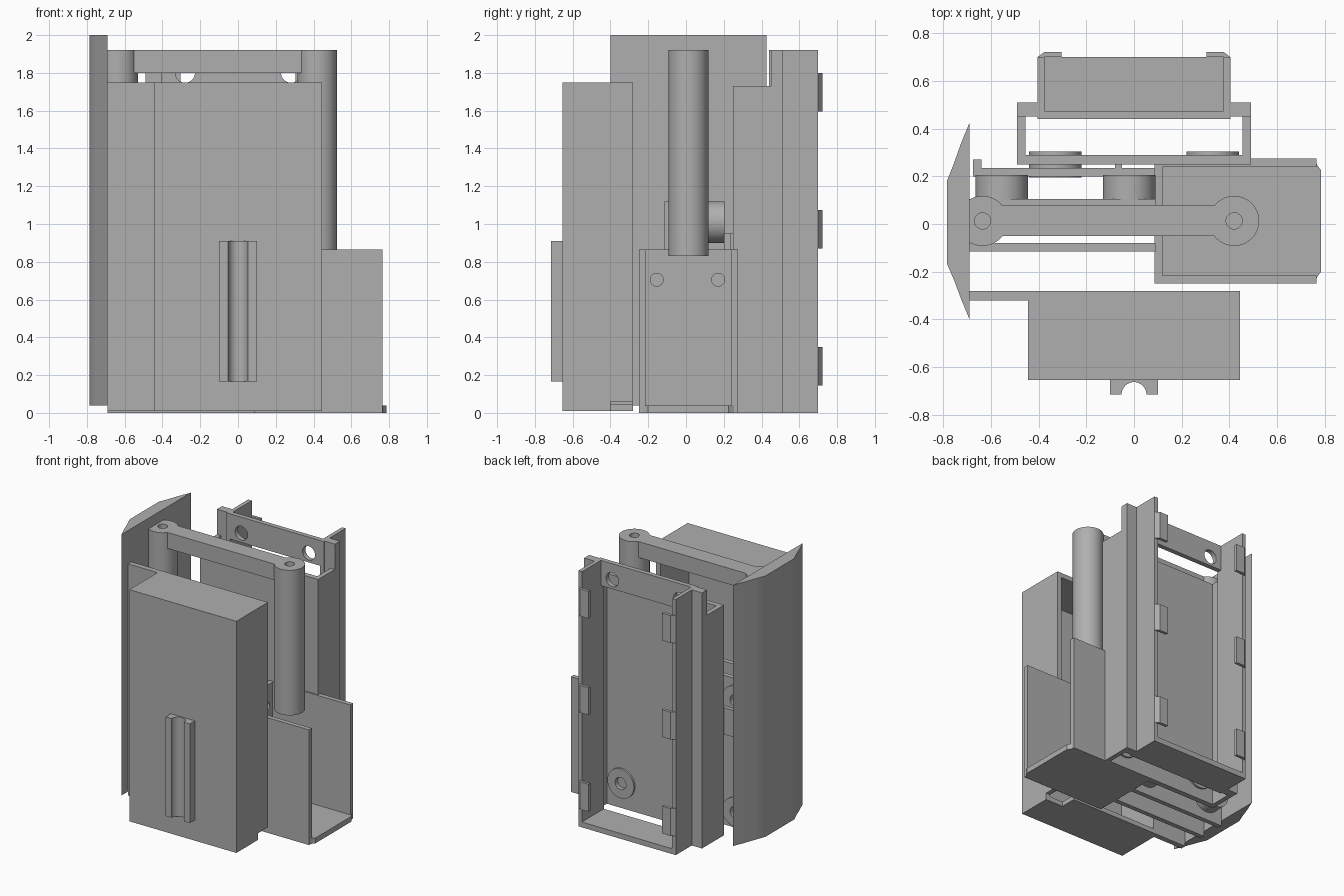
import bpy, bmesh, math
from mathutils import Matrix

old = bpy.data.objects.get("Cube")
if old:
    bpy.data.objects.remove(old)

grey = bpy.data.materials.new("plain grey")
grey.use_nodes = True
tone = (0.43, 0.43, 0.43, 1)
grey.diffuse_color = tone
grey.node_tree.nodes["Principled BSDF"].inputs["Base Color"].default_value = tone


def finish(name, bm):
    bmesh.ops.recalc_face_normals(bm, faces=bm.faces)
    mesh = bpy.data.meshes.new(name)
    bm.to_mesh(mesh)
    bm.free()
    mesh.materials.append(grey)
    obj = bpy.data.objects.new(name, mesh)
    bpy.context.collection.objects.link(obj)
    return obj


def box(name, x, y, z):
    bm = bmesh.new()
    bmesh.ops.create_cube(bm, size=1)
    for v in bm.verts:
        for i, (lo, hi) in enumerate((x, y, z)):
            v.co[i] = lo if v.co[i] < 0 else hi
    return finish(name, bm)


def prism(name, outline, z):
    """Extrude an xy outline between two heights."""
    bm = bmesh.new()
    face = bm.faces.new([bm.verts.new((px, py, z[0])) for px, py in outline])
    new = bmesh.ops.extrude_face_region(bm, geom=[face])["geom"]
    for v in new:
        if isinstance(v, bmesh.types.BMVert):
            v.co.z = z[1]
    return finish(name, bm)


def rod(name, centre, radius, span, axis="Z"):
    """Cylinder along one axis; centre gives the other two coordinates."""
    bm = bmesh.new()
    bmesh.ops.create_cone(bm, cap_ends=True, segments=48, radius1=radius,
                          radius2=radius, depth=span[1] - span[0])
    mid = sum(span) / 2
    a, b = centre
    if axis == "Z":
        place = Matrix.Translation((a, b, mid))
    elif axis == "Y":
        place = Matrix.Translation((a, mid, b)) @ Matrix.Rotation(math.pi / 2, 4, "X")
    else:
        place = Matrix.Translation((mid, a, b)) @ Matrix.Rotation(math.pi / 2, 4, "Y")
    bm.transform(place)
    return finish(name, bm)


def boolean(obj, others, operation="DIFFERENCE"):
    for other in others:
        mod = obj.modifiers.new("shape", "BOOLEAN")
        mod.operation, mod.solver, mod.object = operation, "EXACT", other
        bpy.context.view_layer.objects.active = obj
        bpy.ops.object.modifier_apply(modifier=mod.name)
        bpy.data.objects.remove(other)
    return obj


# Front housing, open at the back, with a side flange
housing = box("front_housing", (-0.445, 0.445), (-0.655, -0.28), (0.01, 1.75))
boolean(housing, [
    box("hollow", (-0.41, 0.41), (-0.62, -0.2), (0.045, 1.715)),
    box("notch", (0.3, 0.5), (-0.4, -0.2), (-0.1, 0.06))])
box("housing_flange", (-0.69, -0.44), (-0.32, -0.28), (0.01, 1.75))

# Grooved rail on the housing front
rail = box("front_rail", (-0.1, 0.1), (-0.715, -0.655), (0.165, 0.91))
boolean(rail, [rod("groove", (0, -0.715), 0.052, (0, 1.2))])

# Bowed side shell
curve = [(-0.69, -0.4), (-0.725, -0.315), (-0.755, -0.235), (-0.785, -0.165),
         (-0.785, 0.18), (-0.755, 0.255), (-0.725, 0.34), (-0.69, 0.425)]
prism("side_shell", curve, (0.04, 2))

# Open ended side tray
tray = box("side_tray", (0.085, 0.765), (-0.25, 0.275), (0, 0.865))
boolean(tray, [box("tray_hollow", (0.12, 1), (-0.215, 0.24), (0.04, 1))]
        + [rod("screw_hole", (y, 0.705), 0.034, (0, 0.2), "X") for y in (-0.155, 0.17)])
prism("tray_lip", [(0.755, -0.25), (0.77, -0.22), (0.785, -0.2), (0.785, 0.225),
                   (0.77, 0.245), (0.755, 0.275)], (0, 0.04))

# Middle frame with mounting bosses
for side, y in (("front", (-0.115, -0.08)), ("back", (0.07, 0.105))):
    box("middle_wall_" + side, (-0.69, 0.09), y, (0, 1.12))
for x in (-0.555, -0.02):
    for z in (0.17, 1.01):
        boss = rod("middle_boss", (x, z), 0.11, (0.1, 0.205), "Y")
        boolean(boss, [rod("boss_hole", (x, z), 0.045, (0.15, 0.3), "Y")])

# Connecting bracket
box("bracket_plate", (-0.64, 0.085), (0.2, 0.235), (0.75, 0.95))
box("bracket_wing_outer", (-0.675, -0.64), (0.2, 0.27), (0.75, 0.95))
box("bracket_wing_inner", (-0.08, -0.05), (0.23, 0.255), (0.75, 0.95))

# Two posts joined by a top arm
posts = {"left": 0.42, "right": -0.635}
link = box("post_link", (posts["right"], posts["left"]), (-0.05, 0.08), (1.8, 1.92))
boolean(link, [rod(side + "_post", (x, 0.013), 0.105, (0.83, 1.92))
               for side, x in posts.items()], "UNION")
boolean(link, [rod("post_hole", (x, 0.013), 0.034, (1.72, 2))
               for x in posts.values()])

# Back cradle: floor, top bar, sides, flanges and clips
box("cradle_floor", (-0.405, 0.405), (0.44, 0.7), (0, 0.04))
bar = box("cradle_top_bar", (-0.405, 0.405), (0.44, 0.475), (1.73, 1.92))
boolean(bar, [rod("bar_hole", (x, 1.8), 0.052, (0.3, 0.6), "Y") for x in (-0.28, 0.28)])
for side, s in (("left", 1), ("right", -1)):
    def span(a, b):
        return sorted((s * a, s * b))
    box("cradle_side_" + side, span(0.375, 0.405), (0.44, 0.7), (0, 1.92))
    box("cradle_flange_" + side, span(0.4, 0.49), (0.45, 0.51), (0, 1.92))
    box("cradle_leg_" + side, span(0.455, 0.49), (0.25, 0.46), (0, 1.73))
    for z in (0.145, 0.87, 1.595):
        prism("cradle_clip_" + side,
              [(s * 0.305, 0.7), (s * 0.305, 0.722), (s * 0.375, 0.722),
               (s * 0.405, 0.7)], (z, z + 0.205))

# Inner panel with washers
panel = box("inner_panel", (-0.49, 0.49), (0.25, 0.29), (0, 1.73))
boolean(panel, [rod("panel_washer", (0.33, 0.19), 0.11, (0.26, 0.305), "Y"),
                rod("panel_boss", (-0.33, 0.19), 0.11, (0.195, 0.305), "Y")], "UNION")
boolean(panel, [rod("washer_hole", (x, 0.19), 0.045, (0.1, 0.4), "Y") for x in (-0.33, 0.33)])

# Smooth the curved surfaces and keep the corners sharp
bpy.ops.object.select_all(action="DESELECT")
for obj in bpy.context.scene.objects:
    if obj.type == "MESH" and grey.name in obj.data.materials:
        obj.select_set(True)
        bpy.context.view_layer.objects.active = obj
bpy.ops.object.shade_smooth_by_angle(angle=math.radians(25))
